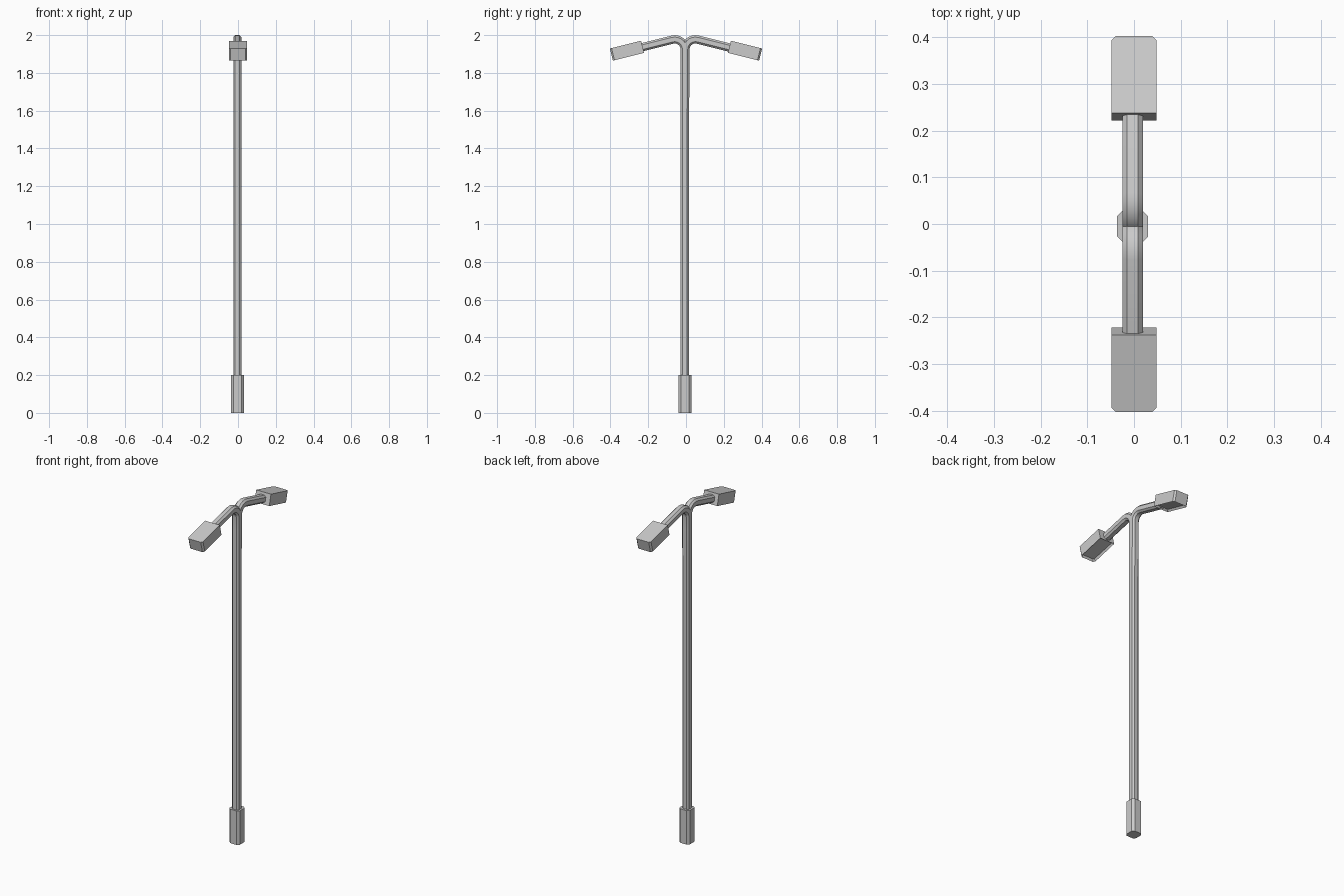
import bpy, bmesh
from math import sin, cos, radians
from mathutils import Vector, Matrix

if "Cube" in bpy.data.objects:
    bpy.data.objects.remove(bpy.data.objects["Cube"])

PX, PY = -0.003, -0.005       # pole axis
TILT = radians(14)            # downward slope of arms and lamps


def chamfered_square(w, c):
    h, k = w / 2, w / 2 - c
    return [(h, -k), (h, k), (k, h), (-k, h), (-h, k), (-h, -k), (-k, -h), (k, -h)]


def finish(name, bm, smooth=None):
    bmesh.ops.recalc_face_normals(bm, faces=bm.faces)
    me = bpy.data.meshes.new(name)
    bm.to_mesh(me)
    bm.free()
    ob = bpy.data.objects.new(name, me)
    bpy.context.collection.objects.link(ob)
    if smooth:
        bpy.context.view_layer.objects.active = ob
        ob.select_set(True)
        bpy.ops.object.shade_smooth_by_angle(angle=radians(smooth))
        ob.select_set(False)
    return ob


def tube(name, path, width, chamfer, smooth=None):
    """Sweep a chamfered square along (y, z, angle) stations; angle 0 points up."""
    bm = bmesh.new()
    rings = []
    for y, z, a in path:
        rings.append([bm.verts.new((PX + u, y + v * cos(a), z - v * sin(a)))
                      for u, v in chamfered_square(width, chamfer)])
    for r, s in zip(rings, rings[1:]):
        for i in range(8):
            j = (i + 1) % 8
            bm.faces.new((r[i], r[j], s[j], s[i]))
    bm.faces.new(rings[0])
    bm.faces.new(rings[-1])
    return finish(name, bm, smooth)


def lamp(name, side):
    """Box head with chamfered outer corners and a recessed underside."""
    w, l, h, c = 0.048, 0.170, 0.066, 0.009
    outline = [(-w, 0), (w, 0), (w, l - c), (w - c, l), (c - w, l), (-w, l - c)]
    bm = bmesh.new()
    bottom = bm.faces.new([bm.verts.new((x, y, -h / 2)) for x, y in outline])
    top = bmesh.ops.extrude_face_region(bm, geom=[bottom], use_keep_orig=True)
    bmesh.ops.translate(bm, vec=(0, 0, h),
                        verts=[v for v in top["geom"] if isinstance(v, bmesh.types.BMVert)])
    bmesh.ops.recalc_face_normals(bm, faces=bm.faces)
    under = min(bm.faces, key=lambda f: f.calc_center_median().z)
    bmesh.ops.inset_region(bm, faces=[under], thickness=0.009)
    bmesh.ops.translate(bm, vec=(0, 0, 0.012), verts=under.verts)
    place = Matrix.Translation((0, 0.230, 1.938)) @ Matrix.Rotation(-TILT, 4, 'X')
    bm.transform(Matrix.Scale(side, 4, Vector((0, 1, 0))) @ place)
    return finish(name, bm)


# Base sleeve and pole
tube("base", [(PY, 0, 0), (PY, 0.2, 0)], 0.067, 0.012)
tube("pole", [(PY - 0.001, 0.0, 0), (PY - 0.001, 1.925, 0)], 0.044, 0.010, 35)

# Two bent arms rising out of the pole, each ending in a lamp
R, STEPS = 0.0525, 7
for side, label in ((1, "back"), (-1, "front")):
    start = PY + side * 0.002
    path = [(PY - 0.001, 1.55, 0), (start, 1.85, 0)]
    for i in range(STEPS + 1):
        a = (radians(90) + TILT) * i / STEPS
        path.append((start + side * R * (1 - cos(a)), 1.925 + R * sin(a), side * a))
    y, z, a = path[-1]
    end = side * 0.238
    path.append((end, z - abs(end - y) * sin(TILT) / cos(TILT), a))
    tube(label + "_arm", path, 0.044, 0.010, 35)
    lamp(label + "_lamp", side)
